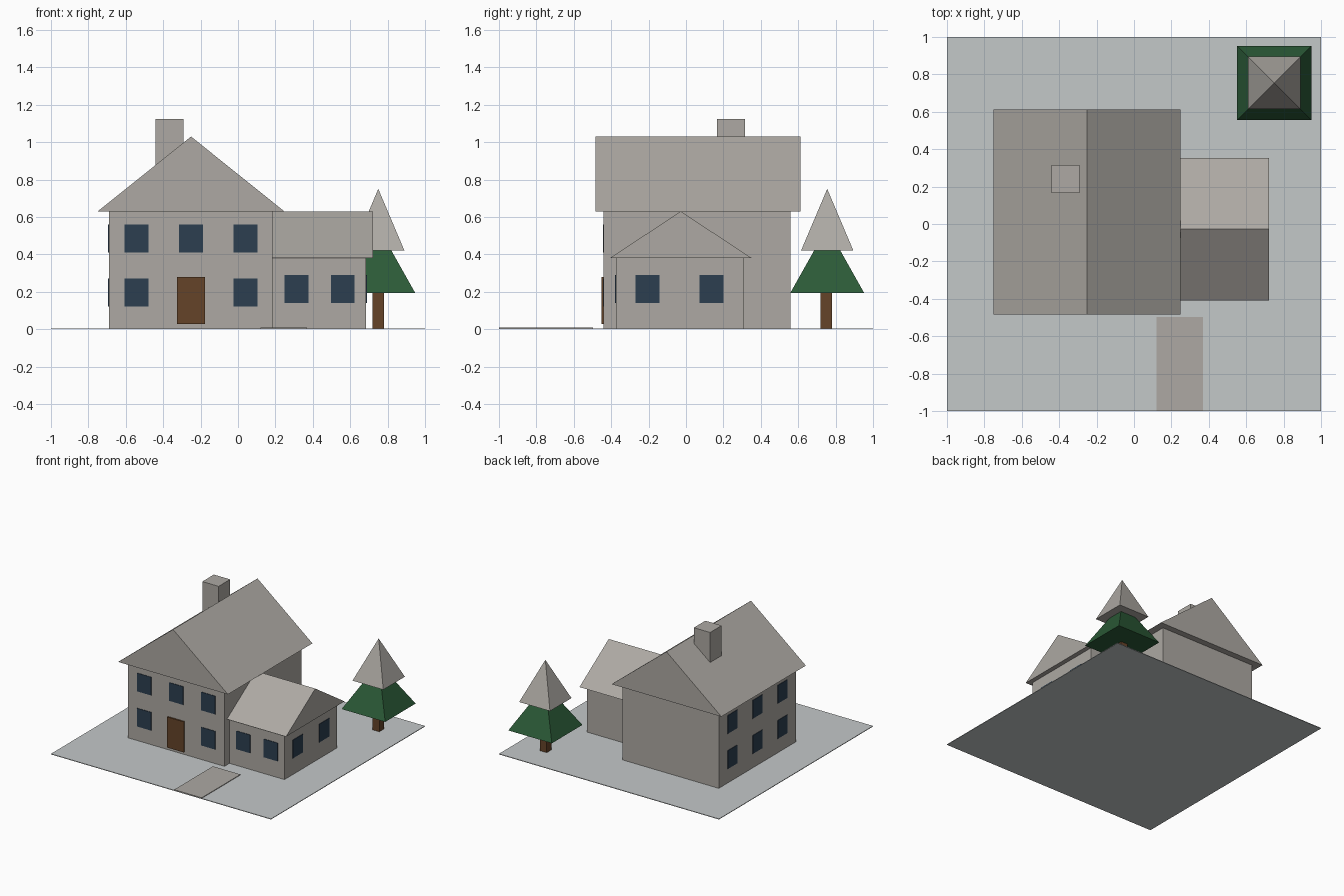
import bpy
import bmesh
from mathutils import Vector

cube = bpy.data.objects.get("Cube")
if cube:
    bpy.data.objects.remove(cube, do_unlink=True)


def material(name, srgb):
    # 8-bit display colour to linear
    lin = [((c / 255 + 0.055) / 1.055) ** 2.4 for c in srgb]
    mat = bpy.data.materials.new(name)
    mat.use_nodes = True
    mat.diffuse_color = (*lin, 1)
    mat.node_tree.nodes["Principled BSDF"].inputs["Base Color"].default_value = (*lin, 1)
    return mat


STONE = material("warm grey", (173, 169, 163))
LAWN = material("pale grey", (196, 200, 201))
GLASS = material("dark blue", (44, 62, 80))
WOOD = material("brown", (101, 67, 40))
LEAF = material("dark green", (43, 90, 55))


def finish(name, bm, mat):
    bmesh.ops.recalc_face_normals(bm, faces=bm.faces)
    mesh = bpy.data.meshes.new(name)
    bm.to_mesh(mesh)
    bm.free()
    mesh.materials.append(mat)
    obj = bpy.data.objects.new(name, mesh)
    bpy.context.collection.objects.link(obj)
    return obj


def box(name, x, y, z, mat):
    """Box from (low, high) ranges on each axis."""
    bm = bmesh.new()
    bmesh.ops.create_cube(bm, size=1)
    for v in bm.verts:
        v.co = Vector((r[0] + r[1]) / 2 + c * (r[1] - r[0]) for c, r in zip(v.co, (x, y, z)))
    return finish(name, bm, mat)


def gable_roof(name, across, along, z, mat, ridge_axis):
    """Triangular prism with its ridge along the x or y axis."""
    mid = sum(across) / 2
    profile = [(across[0], z[0]), (across[1], z[0]), (mid, z[1])]
    bm = bmesh.new()
    if ridge_axis == "y":
        verts = [bm.verts.new((a, along[0], h)) for a, h in profile]
        step = Vector((0, along[1] - along[0], 0))
    else:
        verts = [bm.verts.new((along[0], a, h)) for a, h in profile]
        step = Vector((along[1] - along[0], 0, 0))
    face = bm.faces.new(verts)
    ext = bmesh.ops.extrude_face_region(bm, geom=[face], use_keep_orig=True)
    moved = [g for g in ext["geom"] if isinstance(g, bmesh.types.BMVert)]
    bmesh.ops.translate(bm, verts=moved, vec=step)
    return finish(name, bm, mat)


def pyramid(name, centre, half, z, mat):
    bm = bmesh.new()
    base = [bm.verts.new((centre[0] + sx * half, centre[1] + sy * half, z[0]))
            for sx, sy in ((-1, -1), (1, -1), (1, 1), (-1, 1))]
    tip = bm.verts.new((*centre, z[1]))
    bm.faces.new(base)
    for i in range(4):
        bm.faces.new((base[i], base[(i + 1) % 4], tip))
    return finish(name, bm, mat)


def span(mid, size):
    return (mid - size / 2, mid + size / 2)


# Ground and path
G = 0.005
box("ground", (-1, 1), (-1, 1), (0, G), LAWN)
box("path", (0.12, 0.37), (-1, -0.497), (G, 0.01), STONE)

# Main house
box("main_walls", (-0.69, 0.185), (-0.44, 0.56), (G, 0.63), STONE)
gable_roof("main_roof", (-0.75, 0.248), (-0.485, 0.612), (0.63, 1.03), STONE, "y")
box("chimney", (-0.44, -0.292), (0.165, 0.315), (0.8, 1.125), STONE)
box("front_door", (-0.327, -0.176), (-0.452, -0.44), (0.027, 0.278), WOOD)

# Side wing
box("wing_walls", (0.185, 0.685), (-0.375, 0.31), (G, 0.38), STONE)
gable_roof("wing_roof", (-0.408, 0.352), (0.183, 0.722), (0.38, 0.63), STONE, "x")

# Window plates
W, H, T = 0.128, 0.15, 0.004
for z in (0.197, 0.486):
    for x in (-0.542, -0.252, 0.04):
        if z > 0.3 or abs(x + 0.252) > 0.1:
            box("front_window", span(x, W), (-0.44 - T, -0.44), span(z, H), GLASS)
    for y in (-0.265, 0.06, 0.385):
        box("side_window", (-0.69 - T, -0.69), span(y, W), span(z, H), GLASS)
for x in (0.312, 0.56):
    box("wing_front_window", span(x, W), (-0.375 - T, -0.375), span(0.215, H), GLASS)
for y in (-0.205, 0.137):
    box("wing_side_window", (0.685, 0.685 + T), span(y, W), span(0.215, H), GLASS)

# Tree
TREE = (0.75, 0.755)
box("tree_trunk", span(TREE[0], 0.06), span(TREE[1] - 0.005, 0.06), (G, 0.22), WOOD)
pyramid("tree_lower_crown", TREE, 0.198, (0.193, 0.545), LEAF)
pyramid("tree_upper_crown", TREE, 0.14, (0.42, 0.75), STONE)
